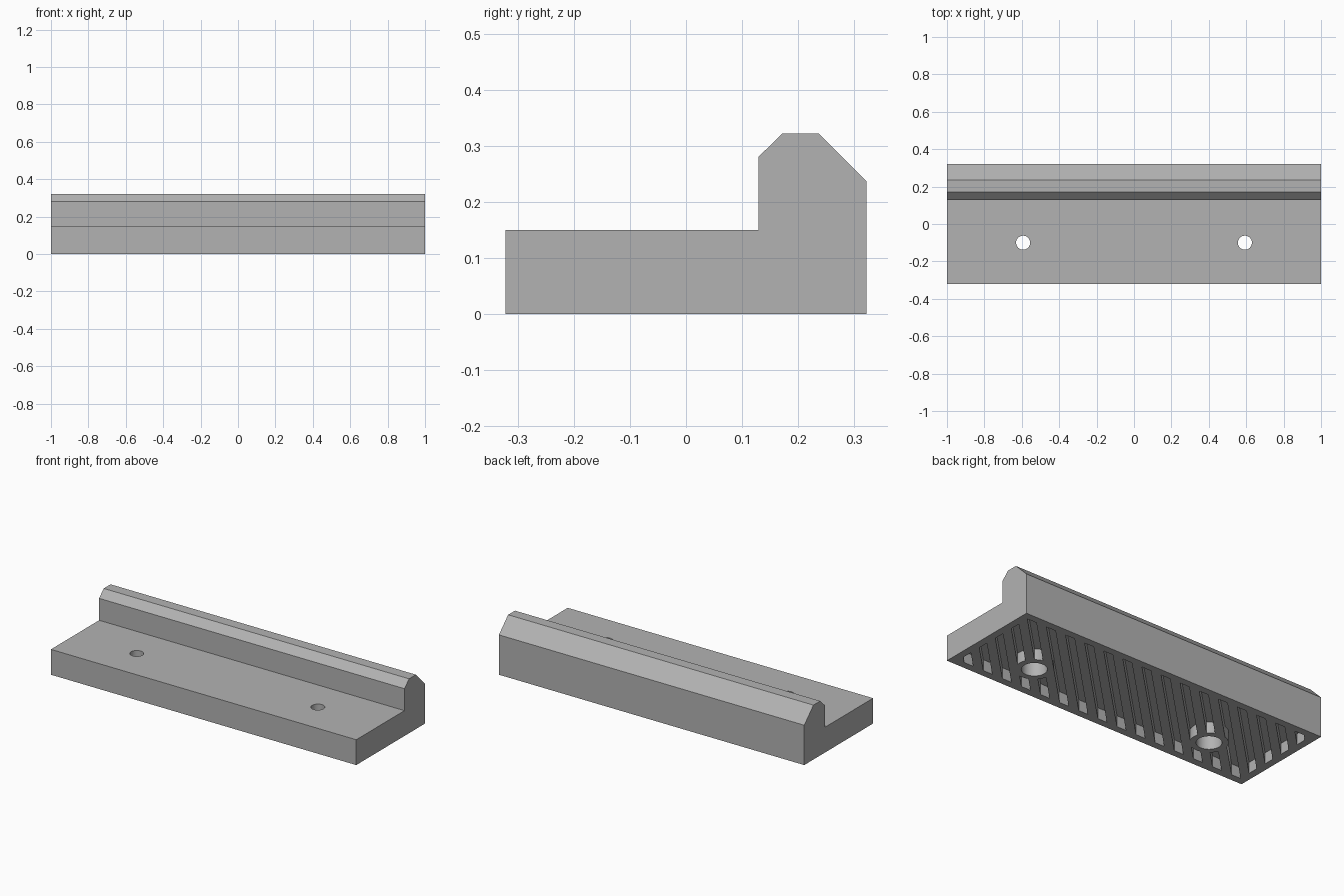
import bpy
import bmesh
from math import radians
from mathutils import Matrix

if "Cube" in bpy.data.objects:
    bpy.data.objects.remove(bpy.data.objects["Cube"], do_unlink=True)

HALF_L, HALF_W = 1.0, 0.322
WALL, DEPTH = 0.043, 0.065          # underside rim and slot depth
PITCH, SLOT_W = 0.0917, 0.043       # spacing and width of diagonal slots
HOLE_X, HOLE_Y = 0.593, -0.10

grey = bpy.data.materials.new("plain_grey")
grey.use_nodes = True
colour = (0.45, 0.45, 0.45, 1)
grey.diffuse_color = colour
grey.node_tree.nodes["Principled BSDF"].inputs["Base Color"].default_value = colour


def finish(name, bm):
    bmesh.ops.recalc_face_normals(bm, faces=bm.faces)
    mesh = bpy.data.meshes.new(name)
    bm.to_mesh(mesh)
    bm.free()
    mesh.materials.append(grey)
    obj = bpy.data.objects.new(name, mesh)
    bpy.context.collection.objects.link(obj)
    return obj


def add_box(bm, size, matrix):
    bmesh.ops.create_cube(bm, size=1, matrix=matrix @ Matrix.Diagonal((*size, 1)))


def hole_pair(name, radius, top):
    """Matching upright cylinders at both screw positions, from below z=0 to top."""
    bm = bmesh.new()
    for side in (-1, 1):
        bmesh.ops.create_cone(
            bm, cap_ends=True, segments=48, radius1=radius, radius2=radius, depth=top + 0.1,
            matrix=Matrix.Translation((side * HOLE_X, HOLE_Y, (top - 0.1) / 2)))
    return finish(name, bm)


def boolean(target, cutter, operation):
    cutter.hide_render = True
    mod = target.modifiers.new(operation.lower(), 'BOOLEAN')
    mod.operation, mod.solver, mod.object = operation, 'EXACT', cutter
    bpy.context.view_layer.objects.active = target
    bpy.ops.object.modifier_apply(modifier=mod.name)
    bpy.data.objects.remove(cutter, do_unlink=True)


# Base plate with chamfered back rail, extruded along x
profile = [(-HALF_W, 0), (HALF_W, 0), (HALF_W, 0.236), (0.236, 0.322),
           (0.172, 0.322), (0.129, 0.28), (0.129, 0.15), (-HALF_W, 0.15)]
bm = bmesh.new()
end = bm.faces.new([bm.verts.new((-HALF_L, y, z)) for y, z in profile])
ext = bmesh.ops.extrude_face_region(bm, geom=[end])
bmesh.ops.translate(bm, vec=(2 * HALF_L, 0, 0),
                    verts=[v for v in ext["geom"] if isinstance(v, bmesh.types.BMVert)])
body = finish("railed_base", bm)

# Diagonal underside slots
bm = bmesh.new()
turn = Matrix.Rotation(radians(45), 4, 'Z')
for i in range(-9, 10):
    add_box(bm, (3, SLOT_W, 2 * DEPTH), turn @ Matrix.Translation((0, i * PITCH, 0)))
slots = finish("slot_cutter", bm)

# Keep a rim round the slots and a solid boss round each screw hole
bm = bmesh.new()
add_box(bm, (2 * (HALF_L - WALL), 2 * (HALF_W - WALL), 1), Matrix())
boolean(slots, finish("rim_limit", bm), 'INTERSECT')
boolean(slots, hole_pair("boss_limit", 0.102, 0.2), 'DIFFERENCE')
boolean(body, slots, 'DIFFERENCE')

# Counterbores from below and narrower through holes
boolean(body, hole_pair("counterbore_cutter", 0.068, 0.1), 'DIFFERENCE')
boolean(body, hole_pair("through_hole_cutter", 0.0375, 0.25), 'DIFFERENCE')

bpy.ops.object.select_all(action='DESELECT')
body.select_set(True)
bpy.context.view_layer.objects.active = body
bpy.ops.object.shade_smooth_by_angle(angle=radians(30))
